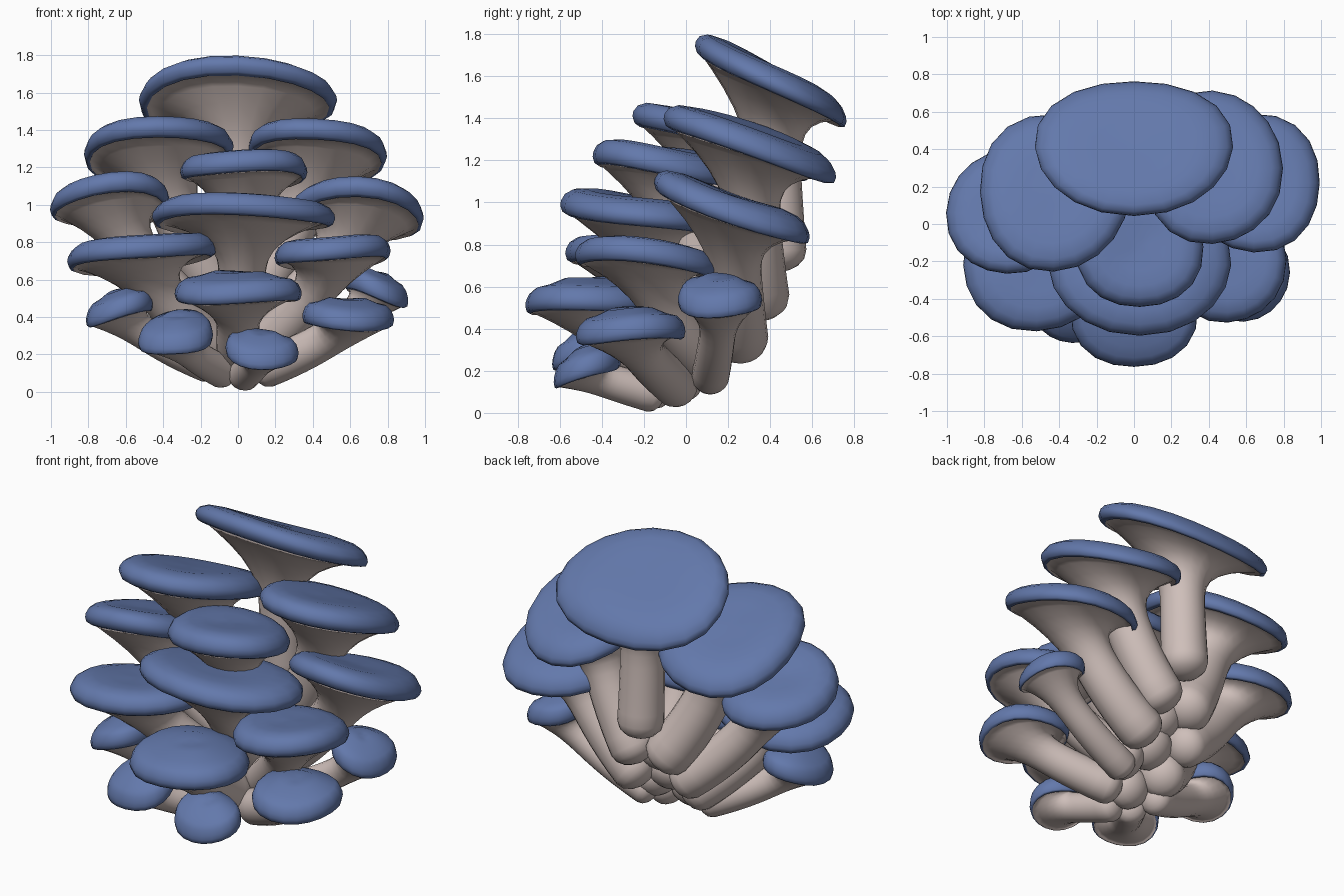
import bpy, math
from mathutils import Vector

if "Cube" in bpy.data.objects:
    bpy.data.objects.remove(bpy.data.objects["Cube"])


def material(name, rgb):
    m = bpy.data.materials.new(name)
    m.diffuse_color = (*rgb, 1)
    m.use_nodes = True
    m.node_tree.nodes["Principled BSDF"].inputs["Base Color"].default_value = m.diffuse_color
    return m


BLUE = material("cap blue", (0.125, 0.19, 0.41))
CREAM = material("stem cream", (0.62, 0.52, 0.49))
SIDES = 20
ANGLES = [2 * math.pi * i / SIDES for i in range(SIDES)]
Z = Vector((0, 0, 1))

# cap profile: radius fraction, height in cap thicknesses
TOP = [(0.15, 0.0), (0.4, 0.04), (0.65, 0.62), (0.84, 0.5), (0.94, 0.26), (0.99, -0.05),
       (1.0, -0.28), (0.975, -0.55), (0.92, -0.64)]
STEPS = 13


def circle(q, r):
    return [q @ Vector((r * math.cos(a), r * math.sin(a), 0)) for a in ANGLES]


def squash(v):
    return math.copysign(abs(v) ** 0.95, v)


def mushroom(name, x, y, z, rx, ry, sx, sy, phase):
    """Sheared cap disc, flared gill side and a bent stem that runs back to the shared root."""
    cap = Vector((x, y, z))
    # stem roots climb a curved line at the back of the cluster
    base = Vector((0.26 * x, -0.15 + 0.45 * z - 0.09 * z * z + 0.25 * y,
                   0.065 + 0.06 * z + 0.24 * z * z))
    small = min(rx, ry)
    thick = 0.085 + 0.06 * small
    r = 0.05 + 0.2 * small
    crown = 0.85 if z < 0.7 else 0.55  # low caps are domed, high ones nearly flat

    rim = []
    for a in ANGLES:
        w = 1 + 0.02 * math.sin(3 * a + phase)
        dx, dy = rx * w * squash(math.cos(a)), ry * w * squash(math.sin(a))
        rim.append(Vector((dx, dy, sx * dx + sy * dy + 0.012 * math.sin(2 * a + phase))))

    # cap
    rings = [[cap + v * f + Z * ((h + (crown if f < 0.5 else 0)) * thick) for v in rim]
             for f, h in TOP]

    # gills and stem: rings blend from the cap outline to a circle along a curve
    end = cap - Z * (0.5 * thick)
    mid = base.lerp(cap, 0.62)
    mid.z = base.z + 0.36 * (cap.z - base.z)
    for i in range(STEPS):
        s = i / (STEPS - 1)
        t = 1 - s ** 1.4
        k = 0.86 * max(0, 1 - 2 * (1 - t)) ** 3.4
        tan = 2 * (1 - t) * (mid - base) + 2 * t * (end - mid)
        q = Z.rotation_difference(tan.normalized())
        pos = base * (1 - t) ** 2 + mid * (2 * t * (1 - t)) + end * t * t
        rings.append([pos + c.lerp(v, k)
                      for c, v in zip(circle(q, r * (1.08 - 0.1 * t)), rim)])

    # rounded stem end
    tan = (mid - base).normalized()
    q = Z.rotation_difference(tan)
    for e in (0.45, 0.85, 1.2):
        rings.append([base - tan * (r * 0.8 * math.sin(e)) + c
                      for c in circle(q, r * 1.08 * math.cos(e))])

    verts = [v for ring in rings for v in ring]
    faces, mats = [], []
    for j in range(len(rings) - 1):
        for i in range(SIDES):
            n = (i + 1) % SIDES
            faces.append((j * SIDES + i, (j + 1) * SIDES + i, (j + 1) * SIDES + n, j * SIDES + n))
            mats.append(0 if j < len(TOP) - 1 else 1)
    top, bottom = len(verts), len(verts) + 1
    verts += [cap + Z * (crown * thick), base - tan * (r * 0.82)]
    last = (len(rings) - 1) * SIDES
    for i in range(SIDES):
        n = (i + 1) % SIDES
        faces += [(top, i, n), (bottom, last + n, last + i)]
        mats += [0, 1]

    me = bpy.data.meshes.new(name)
    me.from_pydata(verts, [], faces)
    me.materials.append(BLUE)
    me.materials.append(CREAM)
    for p, m in zip(me.polygons, mats):
        p.material_index = m
        p.use_smooth = True
    bpy.context.collection.objects.link(bpy.data.objects.new(name, me))


# cap centre x y z, cap radii x y, cap slopes dz/dx dz/dy; highest first
mushroom("top_mushroom", 0, 0.41, 1.59, 0.53, 0.36, 0, -0.5, 0)
mushroom("upper_left_mushroom", -0.43, 0.17, 1.31, 0.40, 0.42, 0.05, -0.33, 1)
mushroom("upper_right_mushroom", 0.42, 0.30, 1.30, 0.37, 0.41, -0.06, -0.34, 2)
mushroom("upper_middle_mushroom", 0.03, -0.12, 1.20, 0.34, 0.33, 0, -0.15, 3)
mushroom("left_mushroom", -0.68, 0.06, 1.03, 0.32, 0.33, 0.06, -0.31, 4)
mushroom("right_mushroom", 0.64, 0.22, 0.98, 0.36, 0.37, -0.03, -0.35, 5)
mushroom("middle_mushroom", 0.03, -0.22, 0.96, 0.49, 0.37, -0.01, -0.15, 0)
mushroom("lower_left_mushroom", -0.52, -0.22, 0.75, 0.40, 0.35, 0.09, -0.13, 1)
mushroom("lower_right_mushroom", 0.50, -0.19, 0.75, 0.31, 0.34, 0.06, -0.10, 2)
mushroom("lower_middle_mushroom", 0, -0.46, 0.55, 0.34, 0.31, 0, 0.04, 3)
mushroom("small_left_mushroom", -0.63, -0.19, 0.46, 0.18, 0.22, 0.25, 0.05, 4)
mushroom("small_front_left_mushroom", -0.33, -0.47, 0.32, 0.20, 0.165, 0.1, 0.45, 5)
mushroom("small_right_mushroom", 0.74, 0.165, 0.56, 0.17, 0.20, -0.3, 0, 0)
mushroom("small_front_right_mushroom", 0.585, -0.26, 0.41, 0.245, 0.26, -0.04, 0.05, 1)
mushroom("small_front_mushroom", 0.125, -0.47, 0.235, 0.195, 0.16, -0.08, 0.33, 2)
